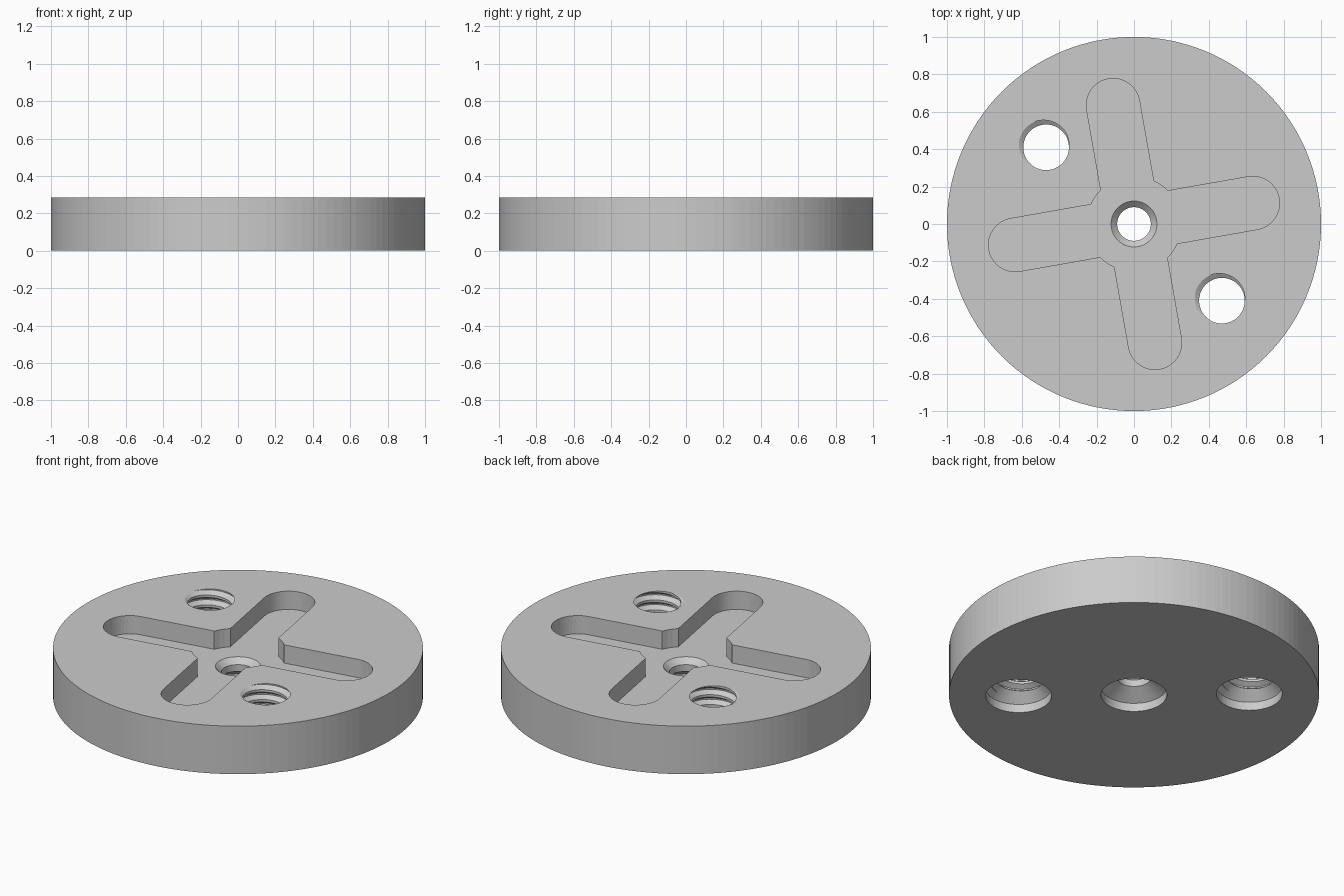
import bpy, bmesh
from math import cos, sin, tau, radians, asin, degrees

if "Cube" in bpy.data.objects:
    bpy.data.objects.remove(bpy.data.objects["Cube"])

HEIGHT, FLOOR = 0.286, 0.177
ARM_R, ARM_LEN, HUB_R, TILT = 0.143, 0.645, 0.253, 10
BORE_R, HOLE_X, HOLE_Y = 0.178, 0.47, 0.41
PITCH, MINOR, MAJOR = 0.0588, 0.122, 0.15

grey = bpy.data.materials.new("plain grey")
grey.use_nodes = True
colour = (0.6, 0.6, 0.6, 1)
grey.diffuse_color = colour
grey.node_tree.nodes["Principled BSDF"].inputs["Base Color"].default_value = colour


def polar(r, deg):
    return r * cos(radians(deg)), r * sin(radians(deg))


def finish(bm, name):
    bmesh.ops.recalc_face_normals(bm, faces=bm.faces)
    mesh = bpy.data.meshes.new(name)
    bm.to_mesh(mesh)
    bm.free()
    mesh.materials.append(grey)
    obj = bpy.data.objects.new(name, mesh)
    bpy.context.collection.objects.link(obj)
    return obj


def prism(name, outline, z0, z1):
    bm = bmesh.new()
    face = bm.faces.new([bm.verts.new((x, y, z0)) for x, y in outline])
    top = bmesh.ops.extrude_face_region(bm, geom=[face])["geom"]
    moved = [v for v in top if isinstance(v, bmesh.types.BMVert)]
    bmesh.ops.translate(bm, verts=moved, vec=(0, 0, z1 - z0))
    return finish(bm, name)


def lathe(name, profile, n=64):
    # stacked rings with flat ends
    bm = bmesh.new()
    rings = [[bm.verts.new((*polar(r, 360 * i / n), z)) for i in range(n)]
             for r, z in profile]
    for a, b in zip(rings, rings[1:]):
        for i in range(n):
            j = (i + 1) % n
            bm.faces.new((a[i], a[j], b[j], b[i]))
    bm.faces.new(rings[0])
    bm.faces.new(rings[-1])
    return finish(bm, name)


def thread(name, turns=6, n=48):
    # helical screw solid: each column climbs one pitch per turn
    steps = ((0, MINOR), (0.25, MINOR), (0.56, MAJOR), (0.69, MAJOR))
    start = HEIGHT - 5 * PITCH
    rows = 4 * turns
    bm = bmesh.new()
    cols = []
    for s in range(n):
        col = []
        for k in range(rows + 1):
            f, r = steps[k % 4]
            z = start + PITCH * (k // 4 + f + s / n)
            col.append(bm.verts.new((*polar(r, 360 * s / n), z)))
        cols.append(col)
    for s in range(n):
        a, b = cols[s], cols[(s + 1) % n]
        lift = 4 if s == n - 1 else 0
        for k in range(rows - lift):
            bm.faces.new((a[k], b[k + lift], b[k + 1 + lift], a[k + 1]))
    # fan caps around the axis
    low = [c[0] for c in cols] + [cols[0][k] for k in (4, 3, 2, 1)]
    high = [c[-1] for c in cols] + [cols[-1][rows - k] for k in (1, 2, 3, 4)]
    for loop, z in ((low, start + PITCH / 2), (high, start + (turns + 0.5) * PITCH)):
        hub = bm.verts.new((0, 0, z))
        for p, q in zip(loop, loop[1:] + loop[:1]):
            bm.faces.new((p, q, hub))
    return finish(bm, name)


def cut(target, cutter):
    mod = target.modifiers.new("cut", "BOOLEAN")
    mod.operation, mod.solver, mod.object = "DIFFERENCE", "EXACT", cutter
    bpy.context.view_layer.objects.active = target
    bpy.ops.object.modifier_apply(modifier=mod.name)
    bpy.data.objects.remove(cutter)


# round plate
plate = lathe("round_plate", ((1, 0), (1, HEIGHT)), 128)

# four-armed recess with a round hub
outline = []
half = degrees(asin(ARM_R / HUB_R))
for arm in range(4):
    a = TILT + 90 * arm
    cx, cy = polar(ARM_LEN, a)
    for i in range(25):
        dx, dy = polar(ARM_R, a - 90 + 180 * i / 24)
        outline.append((cx + dx, cy + dy))
    for i in range(4):
        outline.append(polar(HUB_R, a + half + (90 - 2 * half) * i / 3))
cut(plate, prism("recess_cutter", outline, FLOOR, HEIGHT + 0.1))

# centre hole: counterbore, cone, shaft and top countersink
cut(plate, lathe("centre_cutter", ((BORE_R, -0.1), (BORE_R, 0.05), (0.09, 0.105),
                                   (0.09, FLOOR - 0.032), (0.133, FLOOR + 0.01))))

# two threaded holes with counterbores below
for side in (-1, 1):
    bore = lathe("bore_cutter", ((BORE_R, -0.1), (BORE_R, 0.05), (MINOR, 0.105)))
    for cutter in (bore, thread("thread_cutter")):
        cutter.location = (side * HOLE_X, -side * HOLE_Y, 0)
        bpy.context.view_layer.update()
        cut(plate, cutter)
